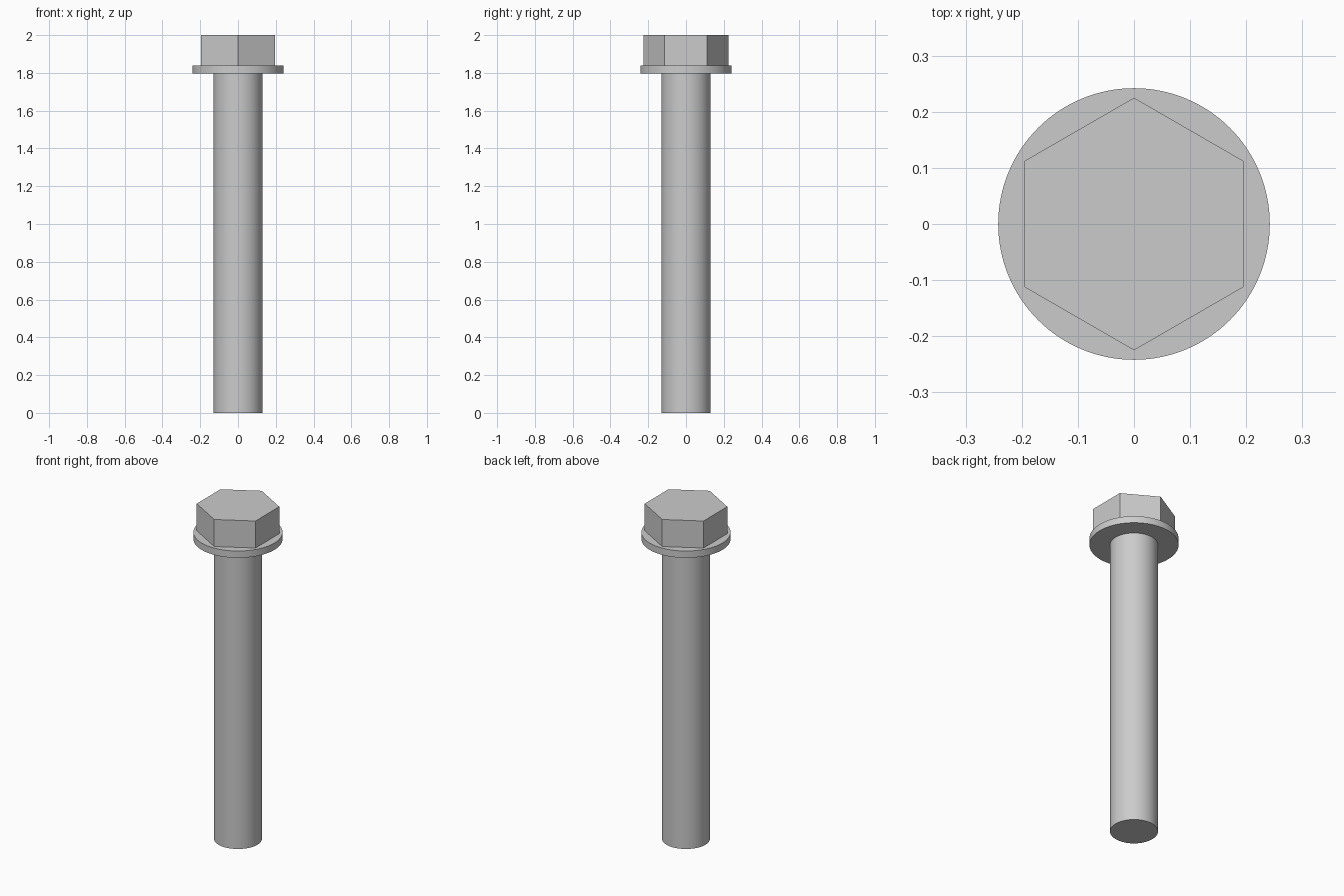
import bpy
import bmesh
from math import cos, sin, tau, radians

default_cube = bpy.data.objects.get("Cube")
if default_cube:
    bpy.data.objects.remove(default_cube, do_unlink=True)

# Plain grey metal
steel = bpy.data.materials.new("grey_steel")
steel.use_nodes = True
steel.diffuse_color = (0.6, 0.6, 0.6, 1)
steel.node_tree.nodes["Principled BSDF"].inputs["Base Color"].default_value = (0.6, 0.6, 0.6, 1)


def prism(name, sides, radius, bottom, top, smooth=False):
    """Upright prism with one corner on the y axis."""
    bm = bmesh.new()
    ring = [bm.verts.new((radius * sin(tau * i / sides), radius * cos(tau * i / sides), bottom))
            for i in range(sides)]
    base = bm.faces.new(ring)
    raised = bmesh.ops.extrude_face_region(bm, geom=[base], use_keep_orig=True)
    moved = [v for v in raised["geom"] if isinstance(v, bmesh.types.BMVert)]
    bmesh.ops.translate(bm, verts=moved, vec=(0, 0, top - bottom))
    bmesh.ops.recalc_face_normals(bm, faces=bm.faces)
    mesh = bpy.data.meshes.new(name)
    bm.to_mesh(mesh)
    bm.free()
    mesh.materials.append(steel)
    obj = bpy.data.objects.new(name, mesh)
    bpy.context.collection.objects.link(obj)
    if smooth:
        bpy.ops.object.select_all(action="DESELECT")
        obj.select_set(True)
        bpy.context.view_layer.objects.active = obj
        bpy.ops.object.shade_smooth_by_angle(angle=radians(30))
    return obj


FLANGE_BOTTOM, FLANGE_TOP = 1.797, 1.838

# Round shaft, round flange and six-sided head
prism("shaft", 96, 0.13, 0, FLANGE_BOTTOM, smooth=True)
prism("flange", 128, 0.242, FLANGE_BOTTOM, FLANGE_TOP, smooth=True)
prism("hex_head", 6, 0.225, FLANGE_TOP, 2)
